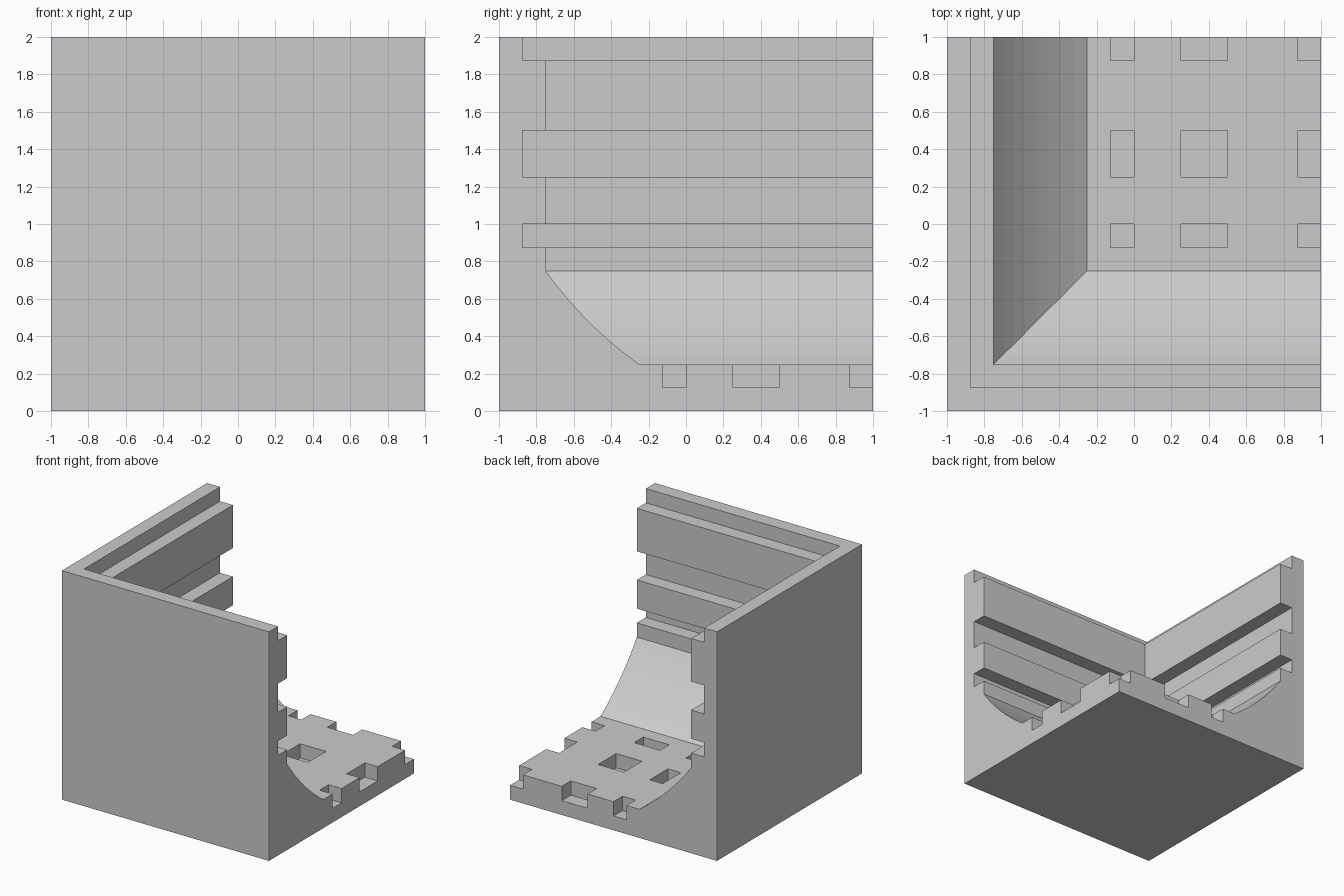
import bpy, bmesh, math

if "Cube" in bpy.data.objects:
    bpy.data.objects.remove(bpy.data.objects["Cube"])

# Wall profile: (distance coordinate, height), grooved wall, cove, then floor
profile = [(-1, 0), (-1, 2), (-.875, 2), (-.875, 1.875), (-.75, 1.875),
           (-.75, 1.5), (-.875, 1.5), (-.875, 1.25), (-.75, 1.25),
           (-.75, 1.0), (-.875, 1.0), (-.875, .875), (-.75, .875)]
# Concave cove from wall to floor
SEG = 8
cx, cz = 1.0, 2.0
r = math.hypot(1.75, 1.25)
a0, a1 = math.atan2(1.25, 1.75), math.atan2(1.75, 1.25)
for i in range(SEG + 1):
    a = a0 + (a1 - a0) * i / SEG
    profile.append((cx - r * math.cos(a), cz - r * math.sin(a)))
profile += [(1, .25), (1, 0)]


def to_object(bm, name):
    bmesh.ops.recalc_face_normals(bm, faces=bm.faces)
    mesh = bpy.data.meshes.new(name)
    bm.to_mesh(mesh)
    bm.free()
    ob = bpy.data.objects.new(name, mesh)
    bpy.context.collection.objects.link(ob)
    return ob


# Corner shell: profile mitred around the corner, both floor halves meet at (1, 1)
bm = bmesh.new()
rows = []
for d, z in profile:
    if d == 1:
        v = bm.verts.new((1, 1, z))
        rows.append((v, v, v))
    else:
        rows.append(tuple(bm.verts.new(c) for c in ((1, d, z), (d, d, z), (d, 1, z))))
for p, q in zip(rows, rows[1:] + rows[:1]):
    for k in (0, 1):
        loop = list(dict.fromkeys((p[k], p[k + 1], q[k + 1], q[k])))
        if len(loop) > 2:
            bm.faces.new(loop)
bm.faces.new([row[0] for row in rows])
bm.faces.new([row[2] for row in rows])
corner = to_object(bm, "corner_walls_and_floor")

# Floor pits: 3 x 3 grid, the outer ones open at the edges
bm = bmesh.new()
spans = [(-.125, 0), (.25, .5), (.875, 1.1)]
for x0, x1 in spans:
    for y0, y1 in spans:
        cube = bmesh.ops.create_cube(bm, size=1)["verts"]
        bmesh.ops.scale(bm, verts=cube, vec=(x1 - x0, y1 - y0, .275))
        bmesh.ops.translate(bm, verts=cube,
                            vec=((x0 + x1) / 2, (y0 + y1) / 2, .125 + .1375))
pits = to_object(bm, "pit_cutter")
pits.hide_render = True

mod = corner.modifiers.new("pits", "BOOLEAN")
mod.operation = "DIFFERENCE"
mod.solver = "EXACT"
mod.object = pits
bpy.context.view_layer.objects.active = corner
corner.select_set(True)
bpy.ops.object.modifier_apply(modifier=mod.name)
bpy.data.objects.remove(pits)
